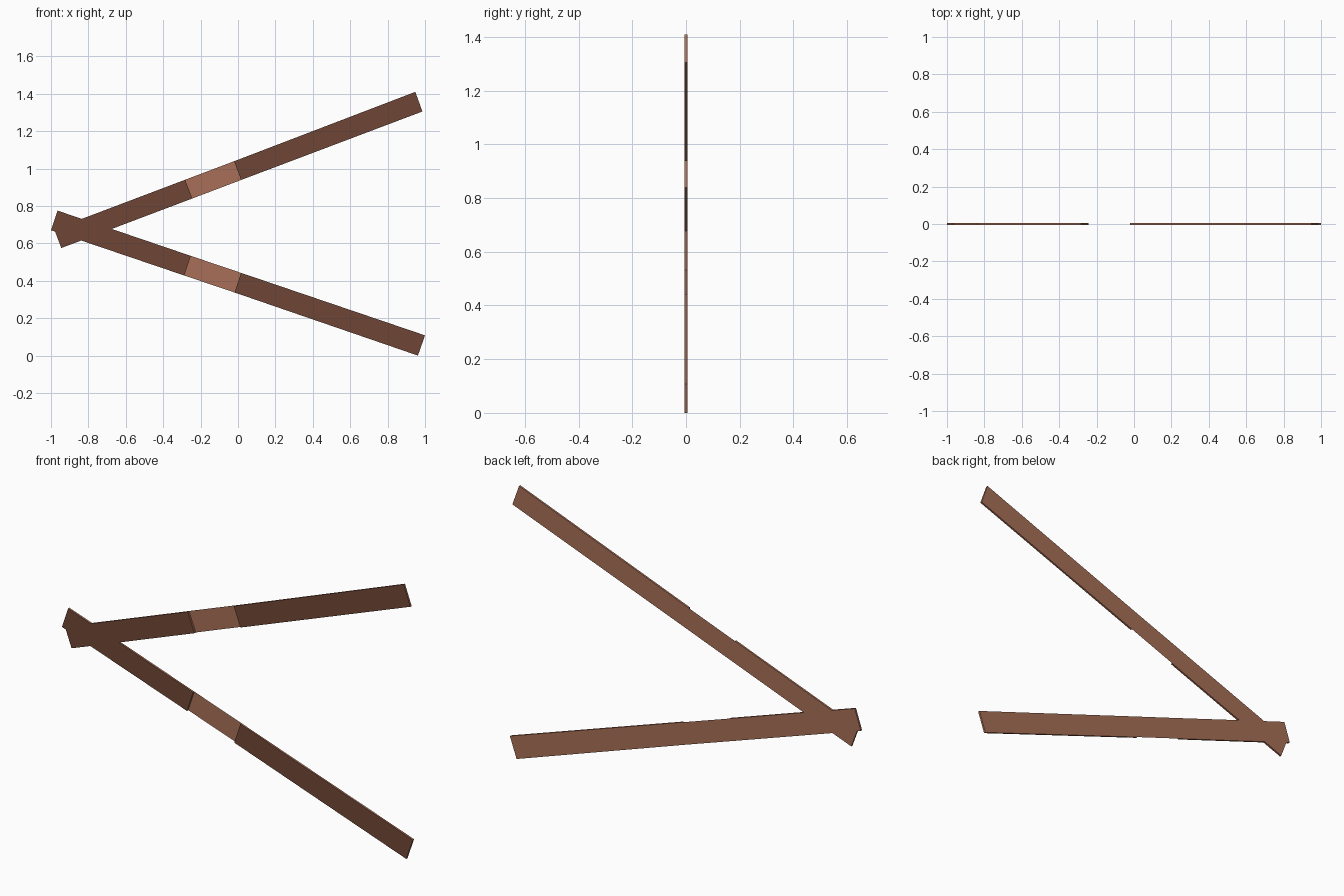
import bpy, bmesh

if "Cube" in bpy.data.objects:
    bpy.data.objects.remove(bpy.data.objects["Cube"])

FRONT, BACK = -0.005, 0.005


def material(name, srgb_hex):
    lin = []
    for i in (0, 2, 4):
        c = int(srgb_hex[i:i + 2], 16) / 255
        lin.append(c / 12.92 if c < 0.04045 else ((c + 0.055) / 1.055) ** 2.4)
    m = bpy.data.materials.new(name)
    m.diffuse_color = (*lin, 1)
    m.use_nodes = True
    m.node_tree.nodes["Principled BSDF"].inputs["Base Color"].default_value = m.diffuse_color
    return m


light = material("light brown wood", "A86F57")
dark = material("dark brown paint", "6F4636")


def plate(name, outline, thick=True):
    """Flat outline in x/z (counter-clockwise from the front), dark on its front face."""
    bm = bmesh.new()
    back = [bm.verts.new((x, BACK, z)) for x, z in outline]
    if thick:
        front = [bm.verts.new((x, FRONT, z)) for x, z in outline]
        bm.faces.new(front).material_index = 1
        bm.faces.new(back[::-1])
        n = len(outline)
        for i in range(n):
            j = (i + 1) % n
            bm.faces.new((front[j], front[i], back[i], back[j]))
        bmesh.ops.recalc_face_normals(bm, faces=bm.faces)
    else:
        bm.faces.new(back)
    bmesh.ops.triangulate(bm, faces=[f for f in bm.faces if len(f.verts) > 4])
    me = bpy.data.meshes.new(name)
    bm.to_mesh(me)
    bm.free()
    me.materials.append(light)
    me.materials.append(dark)
    ob = bpy.data.objects.new(name, me)
    bpy.context.collection.objects.link(ob)
    return ob


# Cuts across the two slats (bottom point, top point)
up_left, up_right = [(-0.244, 0.84), (-0.283, 0.94)], [(0.017, 0.939), (-0.021, 1.039)]
low_left, low_right = [(-0.287, 0.428), (-0.252, 0.533)], [(-0.018, 0.337), (0.017, 0.442)]
up_end, low_end = [(0.986, 1.305), (0.948, 1.41)], [(0.962, 0.0), (1.0, 0.108)]

# Crossed left ends of both slats, joined in one piece
plate("crossed_end", [
    *up_left, (-0.835, 0.731), (-0.965, 0.775), (-1.0, 0.67), (-0.978, 0.663),
    (-0.945, 0.575), (-0.838, 0.615), *low_left, (-0.675, 0.677)])

# Right arms and the thin unpainted links behind the gaps
for side, a, b, end in (("upper", up_left, up_right, up_end),
                        ("lower", low_left, low_right, low_end)):
    plate(side + "_arm", [b[0], end[0], end[1], b[1]])
    plate(side + "_link", [a[0], b[0], b[1], a[1]], thick=False)
